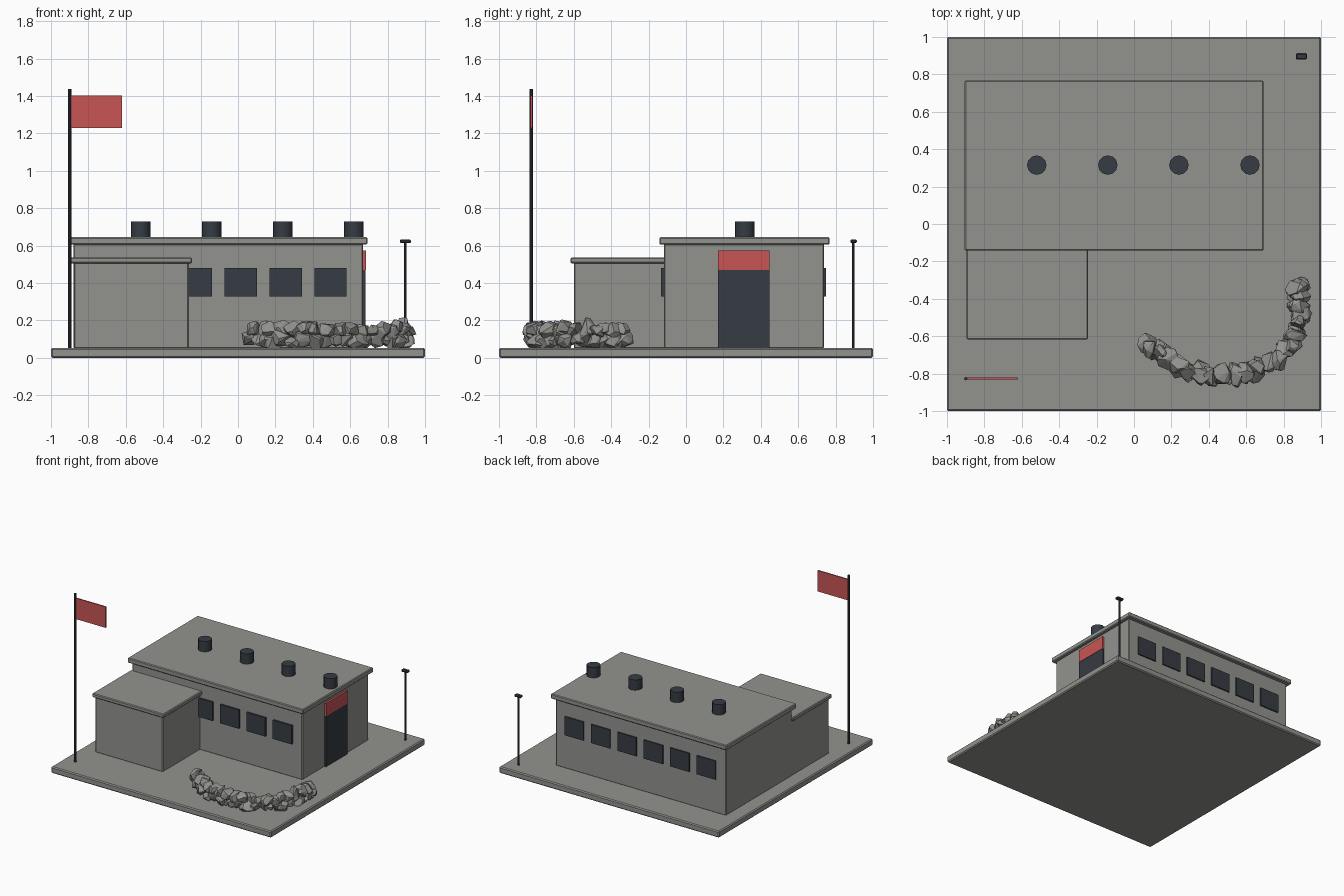
import bpy, bmesh, math, random
from mathutils import Vector

if "Cube" in bpy.data.objects:
    bpy.data.objects.remove(bpy.data.objects["Cube"])

random.seed(11)


def material(name, rgb):
    m = bpy.data.materials.new(name)
    m.diffuse_color = (*rgb, 1)
    m.use_nodes = True
    m.node_tree.nodes["Principled BSDF"].inputs["Base Color"].default_value = m.diffuse_color
    return m


CONCRETE = material("concrete grey", (0.29, 0.29, 0.275))
DARK = material("dark slate", (0.037, 0.045, 0.057))
RED = material("signal red", (0.58, 0.09, 0.09))


def finish(name, bm, mat):
    mesh = bpy.data.meshes.new(name)
    bm.to_mesh(mesh)
    bm.free()
    mesh.materials.append(mat)
    ob = bpy.data.objects.new(name, mesh)
    bpy.context.collection.objects.link(ob)
    return ob


def box(name, x, y, z, mat, bevel=0.0):
    """Box spanning the given (low, high) ranges."""
    bm = bmesh.new()
    bmesh.ops.create_cube(bm, size=1)
    for v in bm.verts:
        v.co = [r[0] + (c + 0.5) * (r[1] - r[0]) for c, r in zip(v.co, (x, y, z))]
    ob = finish(name, bm, mat)
    if bevel:
        mod = ob.modifiers.new("edge", 'BEVEL')
        mod.width, mod.segments = bevel, 1
    return ob


def cylinder(name, x, y, z, radius, sides, mat):
    bm = bmesh.new()
    bmesh.ops.create_cone(bm, cap_ends=True, segments=sides, radius1=radius,
                          radius2=radius, depth=z[1] - z[0])
    bmesh.ops.translate(bm, verts=bm.verts, vec=(x, y, (z[0] + z[1]) / 2))
    ob = finish(name, bm, mat)
    ob.data.shade_smooth()
    ob.data.set_sharp_from_angle(angle=math.radians(35))
    return ob


# Ground slab
box("ground_slab", (-1, 1), (-1, 1), (0, 0.053), CONCRETE, 0.008)

# Main hall and annex with overhanging roofs
box("hall_walls", (-0.88, 0.668), (-0.118, 0.738), (0.05, 0.61), CONCRETE, 0.006)
box("hall_roof", (-0.905, 0.692), (-0.143, 0.768), (0.605, 0.645), CONCRETE, 0.006)
box("annex_walls", (-0.878, -0.263), (-0.6, -0.11), (0.05, 0.51), CONCRETE, 0.006)
box("annex_roof", (-0.895, -0.246), (-0.617, -0.11), (0.505, 0.537), CONCRETE, 0.006)

# Window rows on the front and back walls
for i in range(6):
    cx = -0.705 + i * 0.24
    for side, y in (("front", (-0.134, -0.115)), ("back", (0.735, 0.748))):
        box(f"{side}_window_{i + 1}", (cx - 0.086, cx + 0.086), y, (0.327, 0.48), DARK)

# Entrance door with a red panel above
box("door", (0.66, 0.681), (0.17, 0.446), (0.052, 0.47), DARK)
box("door_sign", (0.66, 0.684), (0.17, 0.446), (0.47, 0.575), RED)

# Roof vents
for i in range(4):
    cylinder(f"roof_vent_{i + 1}", -0.52 + i * 0.38, 0.315, (0.64, 0.73), 0.052, 12, DARK)

# Flagpole and flag
cylinder("flagpole", -0.9, -0.827, (0.05, 1.437), 0.009, 10, DARK)
box("flag", (-0.892, -0.62), (-0.832, -0.822), (1.23, 1.402), RED)

# Lamp post
cylinder("lamp_post", 0.895, 0.895, (0.05, 0.62), 0.007, 8, DARK)
box("lamp_head", (0.865, 0.925), (0.879, 0.913), (0.613, 0.633), DARK, 0.006)

# Curved rubble wall made of angular stones
PATH = [Vector(p) for p in ((0.07, -0.64), (0.16, -0.715), (0.27, -0.775), (0.4, -0.805),
                            (0.53, -0.81), (0.66, -0.775), (0.77, -0.715), (0.845, -0.63),
                            (0.885, -0.52), (0.885, -0.41), (0.87, -0.33))]


def path_point(t):
    s = t * (len(PATH) - 1)
    i = min(int(s), len(PATH) - 2)
    return PATH[i].lerp(PATH[i + 1], s - i)


def rock(name, centre, size):
    bm = bmesh.new()
    for _ in range(16):
        d = Vector([random.gauss(0, 1) for _ in range(3)]).normalized()
        p = Vector([d[k] * size[k] + centre[k] for k in range(3)])
        p.z = max(p.z, 0.05)
        bm.verts.new(p)
    hull = bmesh.ops.convex_hull(bm, input=bm.verts)
    loose = {g for g in hull["geom_interior"] + hull["geom_unused"]
             if isinstance(g, bmesh.types.BMVert)}
    bmesh.ops.delete(bm, geom=list(loose), context='VERTS')
    bmesh.ops.recalc_face_normals(bm, faces=bm.faces)
    finish(name, bm, CONCRETE)


for layer, (count, z) in enumerate(((24, 0.095), (21, 0.145))):
    for i in range(count):
        p = path_point((i + 0.5 * layer) / (count - 1 + layer))
        c = (p.x + random.uniform(-0.012, 0.012), p.y + random.uniform(-0.012, 0.012),
             z + random.uniform(-0.01, 0.015))
        rock(f"rubble_{layer + 1}_{i + 1}", c,
             [random.uniform(0.045, 0.07) for _ in range(2)] + [random.uniform(0.045, 0.06)])
